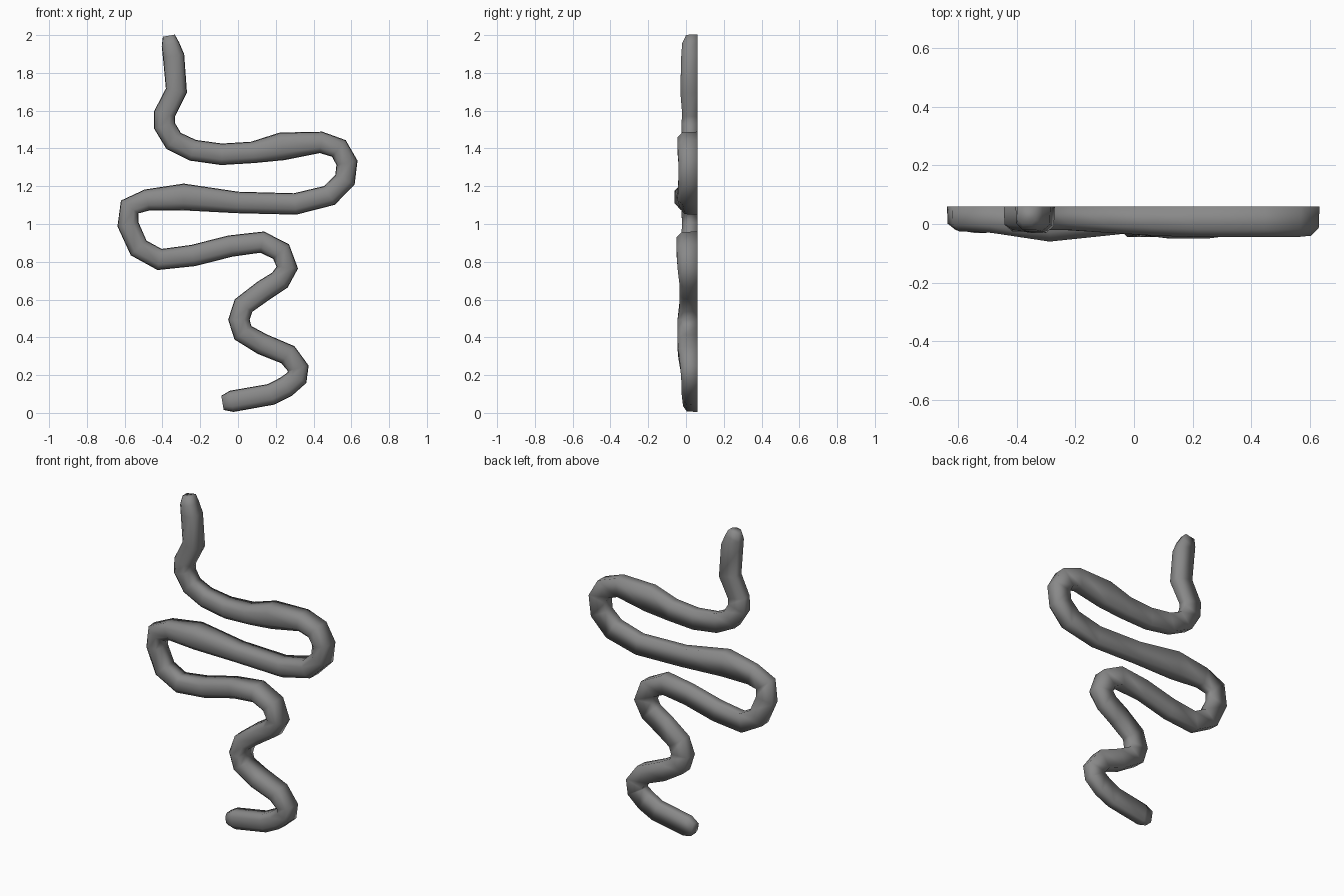
import bpy, bmesh
from mathutils import Vector

BACK = 0.06      # flat underside plane
WIDTH = 0.057    # usual half width

# centre line from tail to head: x, z, y of the front ridge
PATH = [
    (-.082, .053, -.005), (-.034, .061, -.015), (.175, .098, -.02), (.254, .138, -.025),
    (.312, .186, -.025), (.319, .236, -.03), (.264, .308, -.04), (.130, .363, -.045),
    (.026, .424, -.045), (.005, .493, -.045), (.029, .568, -.035), (.135, .647, -.035),
    (.222, .703, -.035), (.261, .769, -.045), (.228, .854, -.05), (.128, .904, -.05),
    (-.040, .883, -.03), (-.238, .833, -.03), (-.415, .812, -.025), (-.526, .873, -.03),
    (-.582, .997, -.02), (-.574, 1.090, -.025), (-.481, 1.127, -.03), (-.288, 1.143, -.06),
    (-.003, 1.114, -.03), (.302, 1.106, -.03), (.484, 1.151, -.045), (.566, 1.233, -.04),
    (.577, 1.324, -.04), (.534, 1.400, -.045), (.440, 1.432, -.045), (.233, 1.411, -.045),
    (.077, 1.379, -.04), (-.087, 1.369, -.03), (-.238, 1.390, -.02), (-.341, 1.440, -.02),
    (-.389, 1.520, -.025), (-.389, 1.583, -.02), (-.326, 1.706, -.03), (-.341, 1.889, -.025),
    (-.358, 1.952, -.02), (-.366, 1.997, 0),
]
# stations that are thinner or fatter than usual
ODD_WIDTH = {0: .038, 23: .071, 31: .074, 40: .047, 41: .032}

# section: sideways factor, depth factor (0 = flat underside, 1 = ridge)
SECTION = [(-1, 0), (-.95, .74), (-.48, 1), (.48, 1), (.95, .74), (1, 0)]


def build_body():
    bm = bmesh.new()
    pts = [Vector((x, 0, z)) for x, z, _ in PATH]
    last = len(pts) - 1
    rings = []
    for i, p in enumerate(pts):
        # bisecting direction at each station
        t = Vector((0, 0, 0))
        if i > 0:
            t += (p - pts[i - 1]).normalized()
        if i < last:
            t += (pts[i + 1] - p).normalized()
        t.normalize()
        side = Vector((t.z, 0, -t.x)) * ODD_WIDTH.get(i, WIDTH)
        ring = []
        for s, d in SECTION:
            co = p + side * s
            co.y = BACK + (PATH[i][2] - BACK) * d
            ring.append(bm.verts.new(co))
        rings.append(ring)
    n = len(SECTION)
    for a, b in zip(rings, rings[1:]):
        for k in range(n):
            bm.faces.new((a[k], a[(k + 1) % n], b[(k + 1) % n], b[k]))
    bm.faces.new(rings[0])
    bm.faces.new(rings[-1])
    bmesh.ops.recalc_face_normals(bm, faces=bm.faces[:])
    for f in bm.faces:
        f.smooth = True
    mesh = bpy.data.meshes.new("winding_body")
    bm.to_mesh(mesh)
    bm.free()
    obj = bpy.data.objects.new("winding_body", mesh)
    bpy.context.collection.objects.link(obj)
    return obj


# winding flat-backed tube, fully smooth shaded, dark grey
body = build_body()
grey = bpy.data.materials.new("dark_grey")
grey.diffuse_color = (.25, .25, .25, 1)
body.data.materials.append(grey)
